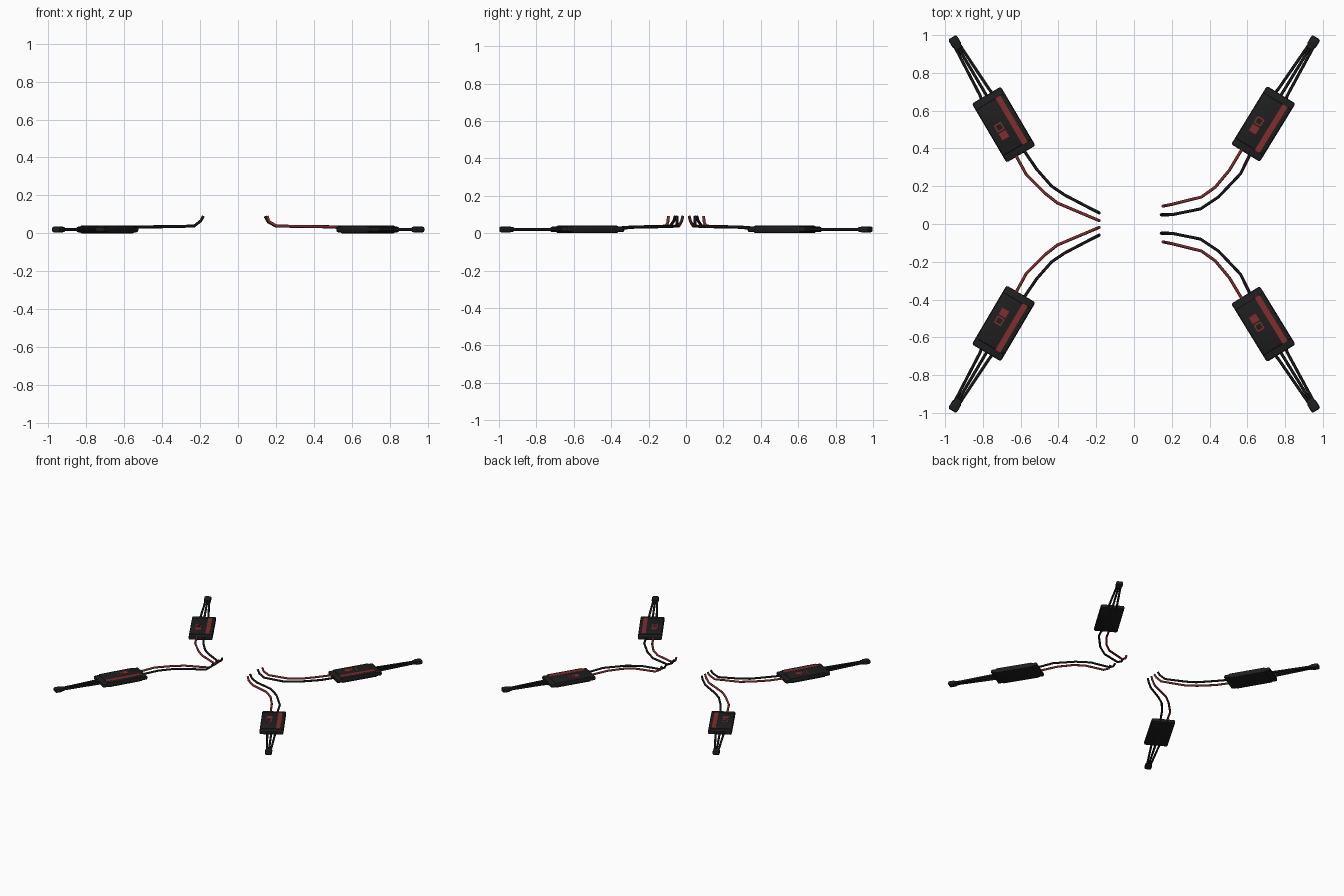
import bpy, bmesh
from math import radians, sin, cos
from mathutils import Matrix, Vector

if "Cube" in bpy.data.objects:
    bpy.data.objects.remove(bpy.data.objects["Cube"])


def material(name, rgb):
    m = bpy.data.materials.new(name)
    m.diffuse_color = (*rgb, 1)
    m.use_nodes = True
    m.node_tree.nodes["Principled BSDF"].inputs["Base Color"].default_value = m.diffuse_color
    return m


BLACK = material("black_sleeve", (0.013, 0.013, 0.014))
WIRE_BLACK = material("black_wire", (0.008, 0.008, 0.009))
RED = material("red", (0.22, 0.025, 0.025))


def link(name, data, mat):
    ob = bpy.data.objects.new(name, data)
    data.materials.append(mat)
    bpy.context.collection.objects.link(ob)
    return ob


def box(name, frame, pos, size, mat, bevel=0.0):
    """Box placed in a controller's local frame, with rounded edges."""
    bm = bmesh.new()
    bmesh.ops.create_cube(bm, size=1, matrix=Matrix.Diagonal((*size, 1)))
    if bevel:
        bmesh.ops.bevel(bm, geom=bm.edges[:], offset=bevel, segments=2,
                        profile=0.5, affect='EDGES')
    me = bpy.data.meshes.new(name)
    bm.to_mesh(me)
    bm.free()
    ob = link(name, me, mat)
    ob.matrix_world = frame @ Matrix.Translation(pos)
    if bevel:
        bpy.ops.object.select_all(action='DESELECT')
        bpy.context.view_layer.objects.active = ob
        ob.select_set(True)
        bpy.ops.object.shade_smooth_by_angle(angle=radians(40))
    return ob


def wire(name, points, mat, radius=0.008):
    """Round wire along straight segments."""
    cu = bpy.data.curves.new(name, 'CURVE')
    cu.dimensions = '3D'
    cu.bevel_depth = radius
    cu.bevel_resolution = 2
    cu.use_fill_caps = True
    sp = cu.splines.new('POLY')
    sp.points.add(len(points) - 1)
    for p, co in zip(sp.points, points):
        p.co = (*co, 1)
    return link(name, cu, mat)


# Power wire paths for the back pair; the front pair is mirrored
LEADS = {
    1: {"red": [(.153, .094, .09), (.165, .097, .06), (.205, .105, .038),
                (.357, .143, .036), (.43, .195, .035), (.505, .285, .033), (.58, .41, .024)],
        "black": [(.143, .049, .09), (.16, .049, .06), (.2, .049, .038),
                  (.352, .080, .036), (.447, .143, .035), (.563, .265, .033), (.63, .40, .024)]},
    -1: {"red": [(-.183, .017, .09), (-.196, .023, .066), (-.232, .038, .038),
                 (-.405, .111, .035), (-.474, .165, .034), (-.569, .26, .033), (-.635, .38, .024)],
         "black": [(-.183, .058, .09), (-.196, .065, .066), (-.232, .083, .038),
                   (-.368, .154, .035), (-.437, .201, .034), (-.516, .291, .033), (-.59, .40, .024)]},
}
CENTRE = {1: (.685, .530), -1: (-.690, .526)}
ANGLE = {1: 58.5, -1: 59.5}

for sx in (1, -1):
    for sy in (1, -1):
        tag = ("back" if sy > 0 else "front") + ("_right" if sx > 0 else "_left")
        cx, cy = CENTRE[sx]
        frame = (Matrix.Translation((cx, sy * cy, 0))
                 @ Matrix.Rotation(sx * sy * radians(ANGLE[sx] - 90), 4, 'Z'))

        # Wrapped controller body with thinner sleeve ends
        box(f"{tag}_sleeve", frame, (0, 0, .020), (.178, .362, .030), BLACK, .011)
        box(f"{tag}_body", frame, (0, 0, .0205), (.174, .285, .041), BLACK, .009)

        # Red stripe and indicator squares on the top face
        box(f"{tag}_stripe", frame, (.048, 0, .040), (.030, .284, .004), RED)
        box(f"{tag}_square", frame, (-.027, -.049 * sy, .040), (.042, .040, .004), RED)
        for s in (1, -1):
            box(f"{tag}_window_side", frame, (-.027 + s * .018, 0, .040), (.007, .042, .004), RED)
            box(f"{tag}_window_end", frame, (-.027, s * .018, .040), (.036, .007, .004), RED)

        # Power wires rising toward the middle
        for colour, path in LEADS[sx].items():
            wire(f"{tag}_{colour}_power_wire", [(x, sy * y, z) for x, y, z in path],
                 RED if colour == "red" else WIRE_BLACK)

        # Three output wires gathering at the end plug
        for o in (-.034, 0, .034):
            pts = [(o, .165, .020), (o * .85, .20, .020), (o * .4, .485, .020)]
            wire(f"{tag}_output_wire", [frame @ Vector((x, y * sy, z)) for x, y, z in pts], WIRE_BLACK)
        box(f"{tag}_plug", frame, (0, .509 * sy, .020), (.052, .056, .032), BLACK, .010)
        box(f"{tag}_plug_collar", frame, (0, .480 * sy, .020), (.040, .030, .026), BLACK, .007)
